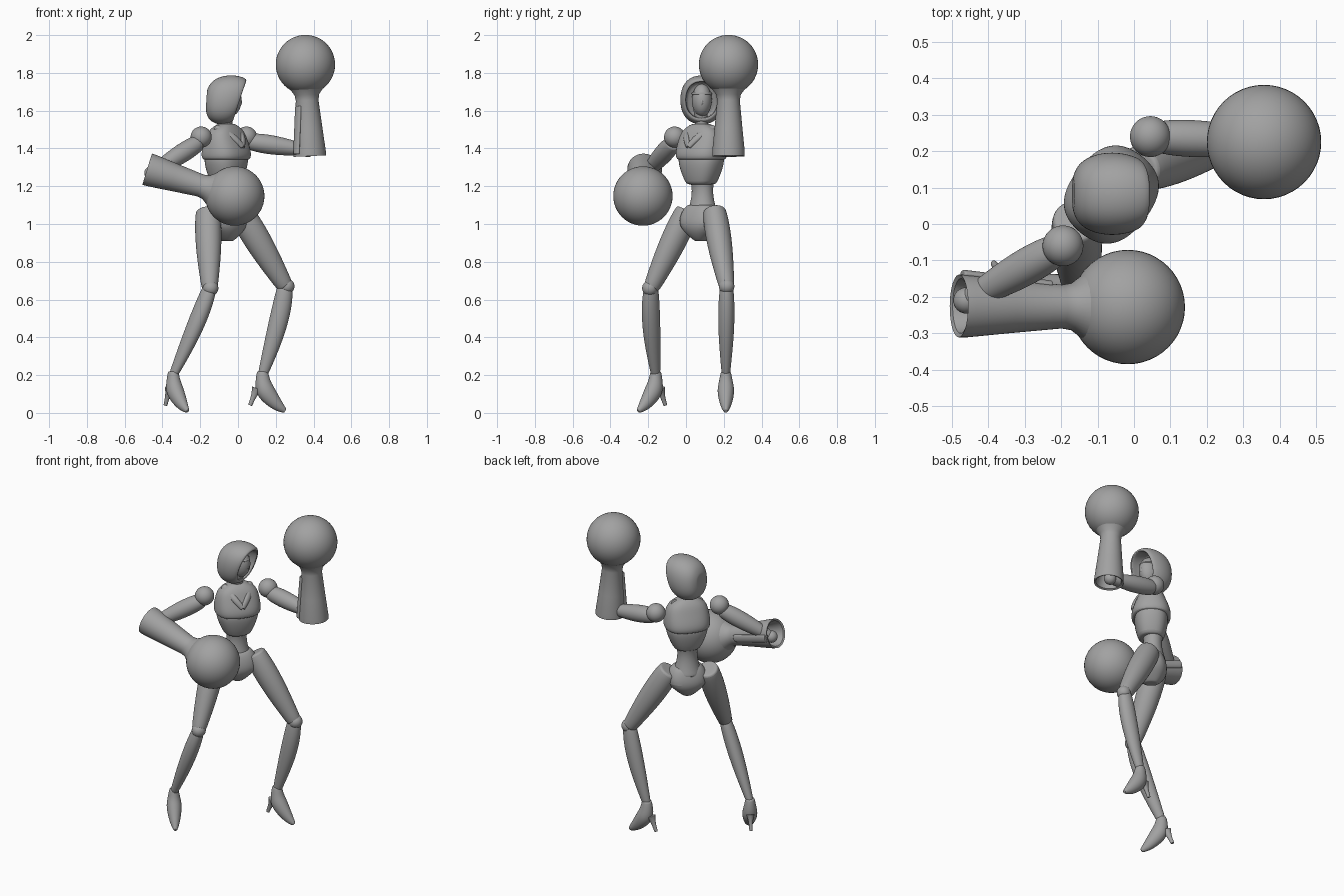
import bpy, bmesh, math
from mathutils import Vector

if "Cube" in bpy.data.objects:
    bpy.data.objects.remove(bpy.data.objects["Cube"])

grey = bpy.data.materials.new("plain grey")
grey.use_nodes = True
grey.diffuse_color = (.36, .36, .36, 1)
grey.node_tree.nodes["Principled BSDF"].inputs["Base Color"].default_value = grey.diffuse_color

UP = Vector((0, 0, 1))
FRONT = Vector((.787, -.617, 0))   # way the body faces
LEFT = Vector((.617, .787, 0))     # towards the left shoulder
MID = Vector((-.07, .087, 0))      # body axis


def finish(name, bm, subdiv=0):
    bmesh.ops.recalc_face_normals(bm, faces=bm.faces)
    mesh = bpy.data.meshes.new(name)
    bm.to_mesh(mesh)
    bm.free()
    mesh.materials.append(grey)
    obj = bpy.data.objects.new(name, mesh)
    bpy.context.collection.objects.link(obj)
    bpy.ops.object.select_all(action="DESELECT")
    obj.select_set(True)
    bpy.context.view_layer.objects.active = obj
    bpy.ops.object.shade_smooth_by_angle(angle=math.radians(40))
    if subdiv:
        modifier = obj.modifiers.new("Smooth", "SUBSURF")
        modifier.levels = modifier.render_levels = subdiv


def loft(name, sections, power=1, segments=16, subdiv=2):
    """Skin a row of (centre, u, v) ellipses; a power below one squares them."""
    bm = bmesh.new()
    # An inset ring at each end keeps the caps firm
    (first, u0, v0), (last, u1, v1) = sections[0], sections[-1]
    sections = [(first, u0 * .8, v0 * .8), *sections, (last, u1 * .8, v1 * .8)]
    rings = []
    for centre, u, v in sections:
        ring = []
        for i in range(segments):
            angle = math.tau * i / segments
            c, s = math.cos(angle), math.sin(angle)
            c = math.copysign(abs(c) ** power, c)
            s = math.copysign(abs(s) ** power, s)
            ring.append(bm.verts.new(centre + u * c + v * s))
        rings.append(ring)
    for lower, upper in zip(rings, rings[1:]):
        for i in range(segments):
            j = (i + 1) % segments
            bm.faces.new((lower[i], lower[j], upper[j], upper[i]))
    bm.faces.new(rings[0])
    bm.faces.new(rings[-1])
    finish(name, bm, subdiv)


def tube(name, path, hint, across=1, axis=None, **options):
    """Loft along (point, radius); the width across the hint is scaled."""
    sections = []
    for i, (point, radius) in enumerate(path):
        after, before = path[min(i + 1, len(path) - 1)][0], path[max(i - 1, 0)][0]
        t = axis or (after - before).normalized()
        u = (hint - t * hint.dot(t)).normalized()
        sections.append((point, u * radius, t.cross(u) * radius * across))
    loft(name, sections, **options)


def limb(name, start, end, radii, swell, hint, across=1, bow=Vector()):
    """Tapered part between two joints with a muscle-like swell and bow."""
    steps, path = 7, []
    for i in range(steps + 1):
        t = i / steps
        hump = math.sin(math.pi * t ** .8)
        radius = radii[0] + (radii[1] - radii[0]) * t + swell * hump
        path.append((start.lerp(end, t) + bow * hump, radius))
    tube(name, path, hint, across)


def ball(name, centre, radius, scale=(1, 1, 1)):
    bm = bmesh.new()
    bmesh.ops.create_uvsphere(bm, u_segments=48, v_segments=24, radius=radius)
    bmesh.ops.scale(bm, vec=scale, verts=bm.verts)
    bmesh.ops.translate(bm, vec=centre, verts=bm.verts)
    finish(name, bm)


def body(name, rows):
    """Upright body part from (height, half width, half depth)."""
    loft(name, [(MID + FRONT * .01 + UP * z, LEFT * width, FRONT * depth)
                for z, width, depth in rows], power=.8)


# Torso
body("chest", [(1.53, .05, .04), (1.5, .11, .07), (1.45, .13, .09), (1.38, .14, .12), (1.34, .135, .115)])
body("ribcage", [(1.36, .13, .1), (1.3, .12, .1), (1.21, .08, .075)])
limb("waist", MID + UP * 1.25, MID + UP * 1.05, (.07, .08), -.02, FRONT, across=1.1)
body("pelvis", [(1.1, .08, .06), (1.07, .11, .08), (1, .13, .1), (.95, .08, .08), (.91, .03, .04)])
limb("neck", MID + UP * 1.48, MID + FRONT * .02 + UP * 1.63, (.04, .04), -.005, FRONT)

# Folded collar running to a V on the chest
for side, sign in (("left", 1), ("right", -1)):
    limb(side + "_lapel", MID + LEFT * sign * .08 + UP * 1.51, MID + FRONT * .12 + UP * 1.41,
         (.015, .01), 0, FRONT, across=1.5, bow=FRONT * .03)

# Hood: rounded shell, then a rim turned back into a hollow
hood = []
RIM = math.radians(130)
for i in range(9):
    t = .1 + .9 * i / 8
    hood.append((-.06 - .11 * math.cos(RIM * t), .116 * math.sin(RIM * t) ** .6, .035 * t))
rim_x, rim_width, rim_lean = hood[-1]
hood += [(rim_x - inset, rim_width * .85, rim_lean) for inset in (0, .02, .08)]
loft("hood", [(Vector((x, .083, 1.657)), Vector((0, width, 0)), Vector((lean, 0, width * 1.15)))
              for x, width, lean in hood], power=.88)

# Face
face = Vector((-.045, .084, 1.655))
ball("head", face, .08, (.8, .66, 1.08))
ball("nose", face + Vector((.05, 0, -.01)), .016, (1, .6, 1.4))
ball("brow_band", face + UP * .035, .07, (.86, .78, .22))

# Arms ending in large round gloves: shoulder, elbow, glove, cuff, strip side
arms = {
    "left": ((.045, .24, 1.46), (.37, .225, 1.39), (.357, .225, 1.844), (.38, .225, 1.36), (-.8, -.6, 0)),
    "right": ((-.195, -.06, 1.46), (-.46, -.21, 1.27), (-.017, -.228, 1.148), (-.47, -.225, 1.287), (0, 1, 0)),
}
# Distance from the glove and radius: hollow mouth, lip, wrist, flare into the glove
cuff_profile = [(.3, .04), (.48, .075), (.485, .086), (.46, .086), (.34, .074), (.19, .06), (.16, .065), (.125, .09)]
for side, joints in arms.items():
    shoulder, elbow, glove, cuff, strip_side = map(Vector, joints)
    axis = (cuff - glove).normalized()
    ball(side + "_shoulder", shoulder, .056)
    limb(side + "_upper_arm", shoulder.lerp(elbow, .05) - UP * .02, elbow, (.044, .028), .014, UP)
    ball(side + "_elbow", elbow, .036)
    ball(side + "_glove", glove, .157)
    tube(side + "_gauntlet", [(glove + axis * d, r) for d, r in cuff_profile], strip_side,
         axis=axis, segments=40, subdiv=0)
    limb(side + "_gauntlet_strip", glove + axis * .22 + strip_side * .06,
         glove + axis * .475 + strip_side * .088, (.012, .012), 0, strip_side, across=2)

# Legs and heeled shoes: hip, knee, ankle, toe direction
legs = {
    "left": ((.01, .15, 1.07), (.25, .215, .67), (.13, .211, .2), (1, 0, 0)),
    "right": ((-.16, .01, 1.07), (-.15, -.185, .66), (-.343, -.16, .2), (.63, -.77, 0)),
}
# Forward reach, height above the sole and radius
shoe_profile = [(0, .22, .03), (0, .17, .04), (.01, .12, .053), (.05, .07, .043), (.09, .03, .028), (.12, .01, .012)]
for side, joints in legs.items():
    hip, knee, ankle, toe = map(Vector, joints)
    ground = ankle - UP * ankle.z
    limb(side + "_thigh", hip, knee, (.068, .045), .014, toe, across=.93)
    ball(side + "_knee", knee + toe * .008, .041)
    limb(side + "_shin", knee, ankle, (.042, .026), .016, toe, across=.85, bow=toe * .012)
    tube(side + "_shoe", [(ground + toe * reach + UP * z, r) for reach, z, r in shoe_profile],
         toe, across=.9)
    limb(side + "_heel", ground - toe * .03 + UP * .13, ground - toe * .066 + UP * .04,
         (.03, .011), -.006, toe, across=.85)
